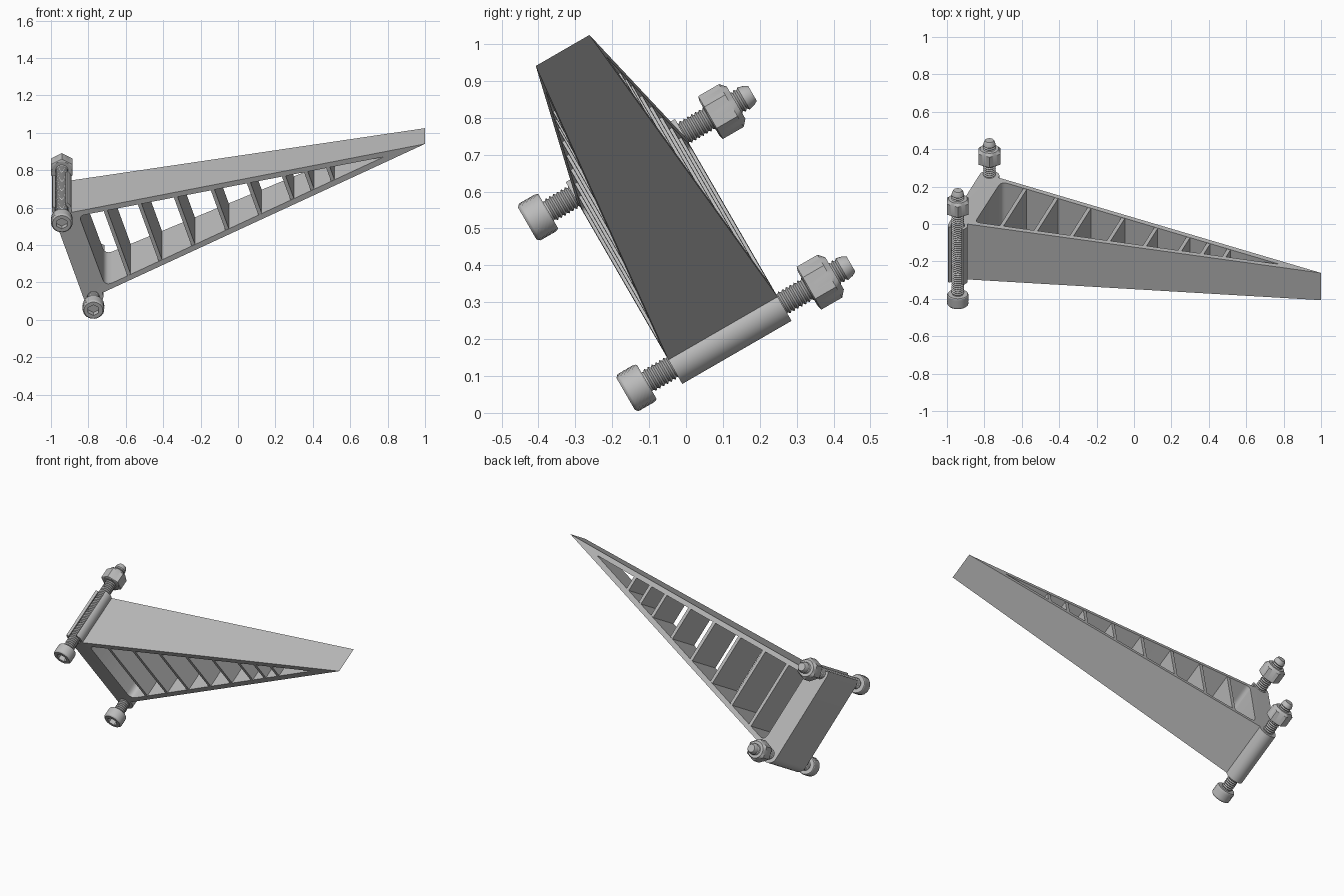
import bpy, bmesh, math
from mathutils import Matrix, Vector

cube = bpy.data.objects.get("Cube")
if cube:
    bpy.data.objects.remove(cube)


def material(name, value):
    m = bpy.data.materials.new(name)
    m.use_nodes = True
    color = (value, value, value, 1)
    m.diffuse_color = color
    m.node_tree.nodes["Principled BSDF"].inputs["Base Color"].default_value = color
    return m


GREY = material("plain grey", 0.5)

# Working frame: x along the arm, v up the arm, w along the bolts; tilted about x
TILT = Matrix.Rotation(math.radians(30), 4, 'X')
MID = 0.2015
UPPER, LOWER = Vector((-0.942, 0.66)), Vector((-0.773, 0.126))
APEX = Vector((1.0, 1.018))
DOWN = (LOWER - UPPER).normalized()          # along the base wall
OUT = Vector((-DOWN.y, DOWN.x))              # from the base wall to the tip
REACH = (APEX - UPPER).dot(OUT)
SLEEVE, BORE = 0.053, 0.037


def half_depth(p):
    t = max(0, ((p - UPPER).dot(OUT) - 0.05) / (REACH - 0.05))
    return 0.171 - 0.087 * t


def finish(bm, name):
    bmesh.ops.recalc_face_normals(bm, faces=bm.faces)
    bm.transform(TILT)
    mesh = bpy.data.meshes.new(name)
    bm.to_mesh(mesh)
    bm.free()
    mesh.materials.append(GREY)
    ob = bpy.data.objects.new(name, mesh)
    bpy.context.collection.objects.link(ob)
    bpy.ops.object.select_all(action='DESELECT')
    ob.select_set(True)
    bpy.context.view_layer.objects.active = ob
    bpy.ops.object.shade_smooth_by_angle(angle=math.radians(30))
    return ob


def tapered_plate(name, loops, inset=0.0):
    """Fill loops (first outer, others holes) and give them the tapering depth."""
    bm = bmesh.new()
    sides = []
    for sign in (-1, 1):
        rings, edges = [], []
        for loop in loops:
            vs = [bm.verts.new((p.x, MID + sign * (half_depth(p) - inset), p.y)) for p in loop]
            edges += [bm.edges.new((vs[i - 1], vs[i])) for i in range(len(vs))]
            rings.append(vs)
        bmesh.ops.triangle_fill(bm, edges=edges, use_beauty=True, normal=(0, 1, 0))
        sides.append(rings)
    for a, b in zip(*sides):
        for i in range(len(a)):
            bm.faces.new((a[i - 1], a[i], b[i], b[i - 1]))
    return finish(bm, name)


def arc(center, r, start, end, steps=16):
    return [center + r * Vector((math.cos(t), math.sin(t)))
            for t in (math.radians(start + (end - start) * i / steps) for i in range(steps + 1))]


def rounded(corners, radii):
    pts = []
    for i, (c, r) in enumerate(zip(corners, radii)):
        a = c + (corners[i - 1] - c).normalized() * r
        b = c + (corners[(i + 1) % len(corners)] - c).normalized() * r
        for k in range(7):
            t = k / 6
            pts.append(a * (1 - t) ** 2 + c * 2 * t * (1 - t) + b * t * t)
    return pts


# Arm frame: closed sleeve below, open hook above, triangular window
back = math.degrees(math.atan2(-OUT.y, -OUT.x)) % 360
slot = back - 90
outline = [APEX]
outline += arc(LOWER, SLEEVE, 25, back - 360, 24)
outline += arc(UPPER, SLEEVE, back, slot + 50, 8)
outline += arc(UPPER, BORE, slot + 50, slot + 310, 28)
outline += arc(UPPER, SLEEVE, slot - 50, -16, 12)
window = rounded([Vector((0.78, 0.944)), Vector((-0.85, 0.623)), Vector((-0.71, 0.189))],
                 [0.01, 0.03, 0.045])
tapered_plate("arm_frame", [outline, window])


# Cross ribs parallel to the base wall
def meet(n, x0, v0, slope):
    p = UPPER + n * OUT
    d = (v0 + slope * (p.x - x0) - p.y) / (DOWN.y - slope * DOWN.x)
    return p + d * DOWN


for i, n in enumerate((0.22, 0.405, 0.6, 0.8, 0.995, 1.185, 1.305, 1.425)):
    top = [meet(n + s, -0.89, 0.63, 0.197) for s in (-0.01, 0.01)]
    bottom = [meet(n + s, -0.725, 0.165, 0.505) for s in (0.01, -0.01)]
    tapered_plate(f"rib_{i + 1}", [top + bottom], 0.002)


# Turned parts: each ring is a position on the axis and a radius rule
def turned(name, center, rings, segs=48):
    bm = bmesh.new()
    loops = []
    for j, (w, rule) in enumerate(rings):
        loop = []
        for i in range(segs):
            t = 2 * math.pi * i / segs
            r = rule(i, j, t) if callable(rule) else rule
            loop.append(bm.verts.new((center.x + r * math.cos(t), w, center.y + r * math.sin(t))))
        loops.append(loop)
    for a, b in zip(loops, loops[1:]):
        for i in range(segs):
            bm.faces.new((a[i - 1], a[i], b[i], b[i - 1]))
    bm.faces.new(loops[0])
    bm.faces.new(loops[-1])
    return finish(bm, name)


def hexagon(apothem):
    step = math.pi / 3
    return lambda i, j, t: apothem / math.cos((t - step / 2) % step - step / 2)


def knurl(i, j, t):
    return 0.058 if (i + j) % 2 else 0.0555


for side, c in (("upper", UPPER), ("lower", LOWER)):
    socket = hexagon(0.028)
    head = [(-0.085, socket), (-0.116, socket), (-0.116, 0.05), (-0.11, 0.056)]
    head += [(-0.108 + 0.006 * k, knurl) for k in range(9)]
    head += [(-0.054, 0.056), (-0.05, 0.053)]
    turned(side + "_bolt_head", c, head)

    pitch = 0.012
    count = int(0.62 / pitch)
    shank = [(-0.052, 0.03)]
    for k in range(count):
        shank += [(-0.045 + k * pitch, 0.028), (-0.045 + (k + 0.5) * pitch, 0.034)]
    shank += [(0.578, 0.03), (0.589, 0.0235)]
    turned(side + "_bolt_shank", c, shank, 24)

    flats = hexagon(0.058)
    turned(side + "_nut", c, [(0.454, 0.054), (0.458, flats), (0.523, flats), (0.538, 0.05)])
